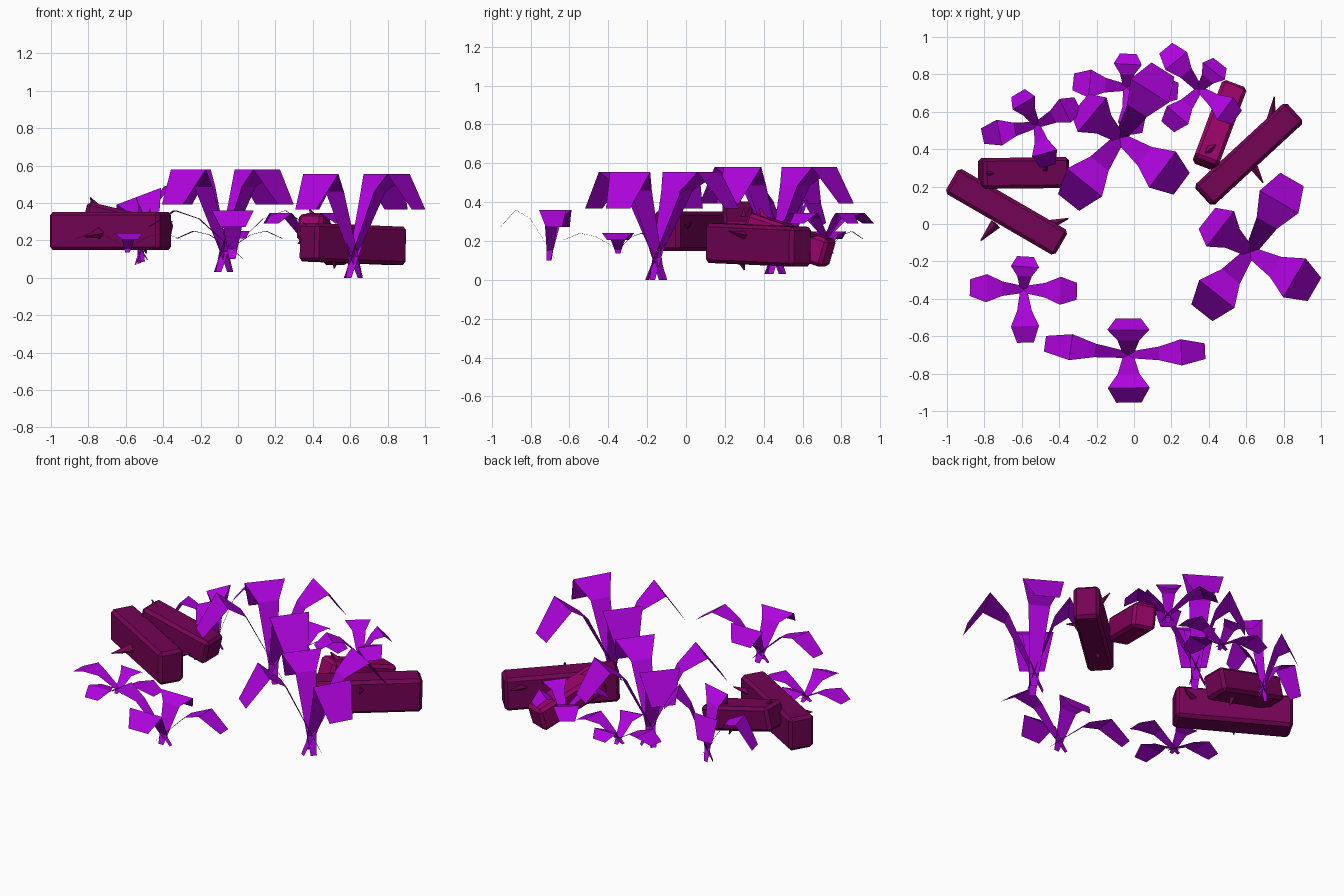
import bpy, bmesh
from mathutils import Vector, Matrix

if "Cube" in bpy.data.objects:
    bpy.data.objects.remove(bpy.data.objects["Cube"])


def material(name, rgb):
    m = bpy.data.materials.new(name)
    m.diffuse_color = (*rgb, 1)
    m.use_nodes = True
    m.node_tree.nodes["Principled BSDF"].inputs["Base Color"].default_value = m.diffuse_color
    return m


LEAF = material("violet leaf", (0.43, 0.001, 0.73))
BARK = material("dark plum bark", (0.175, 0.001, 0.09))
PINK = material("magenta bark", (0.31, 0.001, 0.135))


def finish(name, bm, mat):
    me = bpy.data.meshes.new(name)
    bm.to_mesh(me)
    bm.free()
    me.materials.append(mat)
    ob = bpy.data.objects.new(name, me)
    bpy.context.collection.objects.link(ob)


# Leaf profile: fraction of reach, fraction of height, fraction of width
PROFILE = [(-0.13, 0.0, 0.15), (0.40, 0.83, 0.52), (0.69, 1.0, 1.0), (1.0, 0.66, 0.60)]


def plant(name, centre, z0, z1, tips, wx, wy, tilt=0.0):
    """Four arching flat leaves; wx / wy are widths of leaves running along x / y."""
    bm = bmesh.new()
    c = Vector((*centre, 0))
    for tx, ty in tips:
        d = Vector((tx, ty, 0)) - c
        side = Vector((-d.y, d.x, 0)).normalized()
        w = wx if abs(d.x) > abs(d.y) else wy
        prev = None
        for r, h, k in PROFILE:
            row = []
            for s in (-1, 1):
                p = c + d * r + side * s * w * k / 2
                p.z = z0 + (z1 - z0) * h + tilt * (p.x - c.x)
                row.append(bm.verts.new(p))
            if prev:
                bm.faces.new((prev[0], row[0], row[1], prev[1]))
            prev = row
    finish(name, bm, LEAF)


# Two tall plants
plant("tall_plant_right", (0.62, -0.15), 0.0, 0.555,
      [(0.363, -0.475), (0.965, -0.35), (0.845, 0.238), (0.39, 0.03)], 0.24, 0.24)
plant("tall_plant_back", (-0.075, 0.46), 0.03, 0.58,
      [(-0.35, 0.115), (0.255, 0.215), (0.155, 0.825), (-0.29, 0.64)], 0.24, 0.24)
# Small plants around the ring
plant("front_plant", (-0.03, -0.70), 0.10, 0.36,
      [(-0.476, -0.64), (0.38, -0.68), (-0.03, -0.505), (-0.027, -0.955)], 0.14, 0.225)
plant("front_left_plant", (-0.59, -0.35), 0.135, 0.24,
      [(-0.877, -0.34), (-0.305, -0.36), (-0.58, -0.174), (-0.58, -0.634)], 0.15, 0.15)
plant("back_plant", (-0.04, 0.73), 0.135, 0.25,
      [(-0.325, 0.76), (0.235, 0.71), (-0.03, 0.91), (0.0, 0.48)], 0.15, 0.15)
plant("back_right_plant", (0.35, 0.72), 0.18, 0.345,
      [(0.17, 0.94), (0.46, 0.86), (0.18, 0.52), (0.55, 0.57)], 0.15, 0.15)
plant("back_left_plant", (-0.52, 0.53), 0.08, 0.44,
      [(-0.62, 0.70), (-0.81, 0.47), (-0.30, 0.64), (-0.46, 0.31)], 0.14, 0.14, 0.38)


def log(name, a, b, width, height, mat, thorns):
    """Chamfered box from a to b; thorns are (base, tip) pairs."""
    a, b = Vector(a), Vector(b)
    x = (b - a).normalized()
    y = Vector((0, 0, 1)).cross(x).normalized()
    z = x.cross(y)
    rot = Matrix((x, y, z)).transposed().to_4x4()
    bm = bmesh.new()
    bmesh.ops.create_cube(bm, size=1)
    for v in bm.verts:
        v.co = Vector((v.co.x * (b - a).length, v.co.y * width, v.co.z * height))
    bmesh.ops.bevel(bm, geom=bm.edges[:], offset=0.018, segments=1, affect='EDGES', profile=0.5)
    bmesh.ops.transform(bm, matrix=Matrix.Translation((a + b) / 2) @ rot, verts=bm.verts[:])
    for base, tip in thorns:
        base, tip = Vector(base), Vector(tip)
        d = tip - base
        m = Matrix.Translation((base + tip) / 2) @ d.to_track_quat('Z', 'Y').to_matrix().to_4x4()
        bmesh.ops.create_cone(bm, cap_ends=True, segments=4, radius1=0.03, radius2=0.003,
                              depth=d.length, matrix=m)
    finish(name, bm, mat)


# Fallen logs
log("left_log", (-0.975, 0.235, 0.25), (-0.388, -0.105, 0.25), 0.155, 0.205, BARK,
    [((-0.47, -0.01, 0.27), (-0.35, 0.03, 0.30)), ((-0.74, 0.0, 0.24), (-0.82, -0.09, 0.22))])
log("left_back_log", (-0.82, 0.27, 0.335), (-0.36, 0.275, 0.225), 0.165, 0.15, BARK,
    [((-0.75, 0.27, 0.36), (-0.79, 0.27, 0.43)), ((-0.48, 0.29, 0.29), (-0.47, 0.30, 0.37)),
     ((-0.52, 0.27, 0.22), (-0.49, 0.27, 0.13))])
log("right_log", (0.37, 0.148, 0.19), (0.858, 0.598, 0.17), 0.15, 0.205, BARK,
    [((0.73, 0.53, 0.21), (0.75, 0.68, 0.23)), ((0.62, 0.34, 0.22), (0.69, 0.22, 0.25)),
     ((0.52, 0.28, 0.12), (0.515, 0.30, 0.05))])
log("right_back_log", (0.38, 0.32, 0.275), (0.535, 0.735, 0.135), 0.14, 0.15, PINK,
    [((0.42, 0.41, 0.30), (0.38, 0.38, 0.37))])
